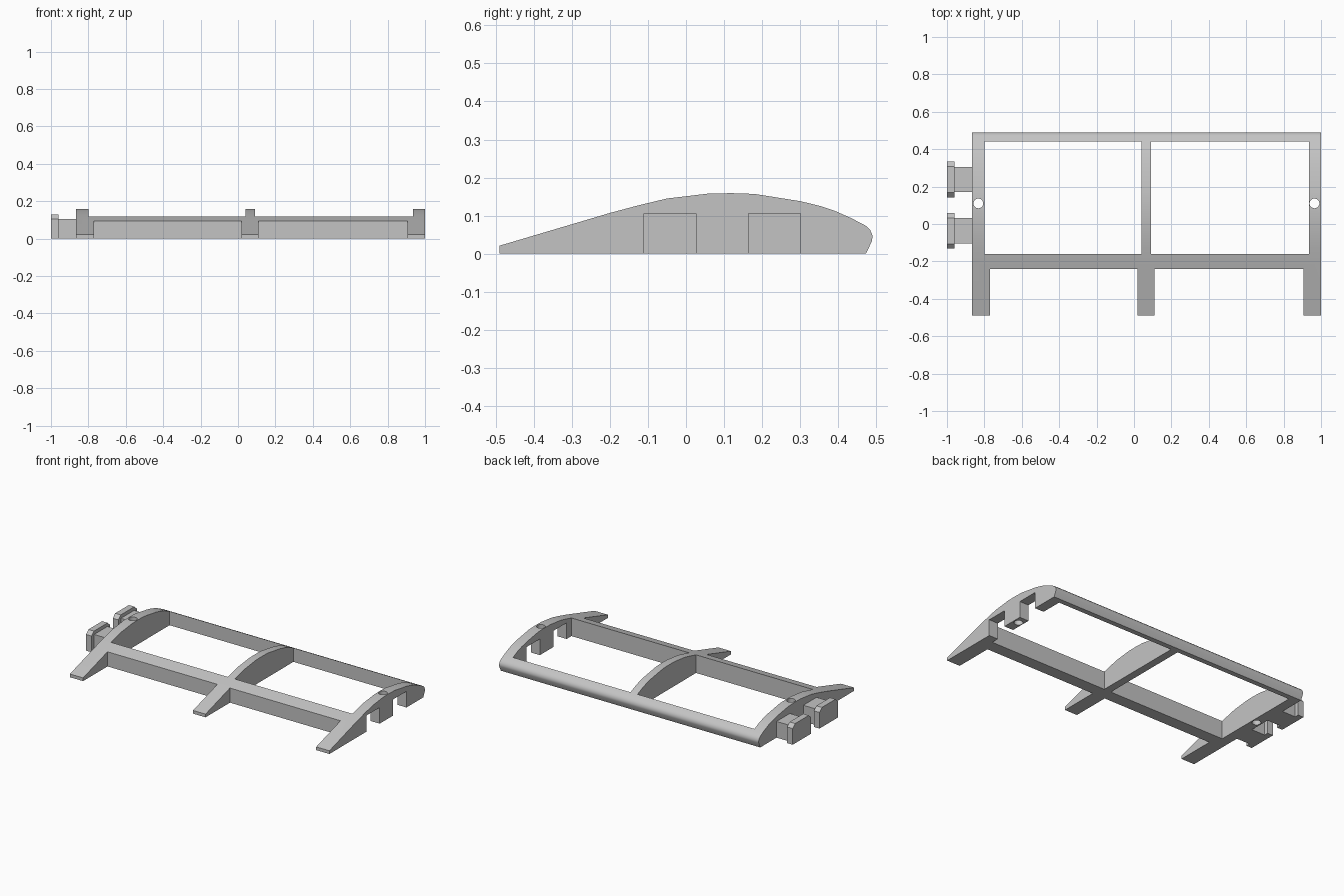
import bpy, bmesh, math

cube = bpy.data.objects.get("Cube")
if cube:
    bpy.data.objects.remove(cube, do_unlink=True)

grey = bpy.data.materials.new("light_grey_plastic")
grey.use_nodes = True
colour = (0.55, 0.55, 0.55, 1)
grey.diffuse_color = colour
grey.node_tree.nodes["Principled BSDF"].inputs["Base Color"].default_value = colour


def finish(name, bm):
    bmesh.ops.recalc_face_normals(bm, faces=bm.faces)
    mesh = bpy.data.meshes.new(name)
    bm.to_mesh(mesh)
    bm.free()
    obj = bpy.data.objects.new(name, mesh)
    bpy.context.collection.objects.link(obj)
    mesh.materials.append(grey)
    return obj


def extrude_x(name, profile, x0, x1):
    """Extrude a (y, z) outline between two x positions."""
    bm = bmesh.new()
    face = bm.faces.new([bm.verts.new((x0, y, z)) for y, z in profile])
    new = bmesh.ops.extrude_face_region(bm, geom=[face])["geom"]
    moved = [v for v in new if isinstance(v, bmesh.types.BMVert)]
    bmesh.ops.translate(bm, verts=moved, vec=(x1 - x0, 0, 0))
    return finish(name, bm)


def box(name, x0, x1, y0, y1, z0, z1):
    return extrude_x(name, [(y0, z0), (y1, z0), (y1, z1), (y0, z1)], x0, x1)


def cylinder(name, x, y, radius):
    bm = bmesh.new()
    bmesh.ops.create_cone(bm, cap_ends=True, segments=32, radius1=radius,
                          radius2=radius, depth=1)
    bmesh.ops.translate(bm, verts=bm.verts, vec=(x, y, 0))
    return finish(name, bm)


def cut(target, cutter):
    cutter.hide_render = True
    mod = target.modifiers.new("cut", "BOOLEAN")
    mod.operation = "DIFFERENCE"
    mod.solver = "EXACT"
    mod.object = cutter
    bpy.context.view_layer.objects.active = target
    bpy.ops.object.modifier_apply(modifier=mod.name)
    bpy.data.objects.remove(cutter, do_unlink=True)


# Airfoil block, the outer shape of the whole frame
airfoil = [(-0.49, 0), (-0.49, 0.021), (-0.2, 0.107), (-0.125, 0.127),
           (-0.05, 0.145), (0.06, 0.158), (0.12, 0.159), (0.18, 0.157),
           (0.3, 0.138), (0.35, 0.126), (0.39, 0.113), (0.435, 0.093),
           (0.473, 0.073), (0.484, 0.062), (0.49, 0.048), (0.489, 0.034),
           (0.473, 0)]
frame = extrude_x("wing_frame", airfoil, -0.865, 1.0)

# Windows between the ribs and gaps between the tails
for x0, x1 in ((-0.80, 0.04), (0.09, 0.935)):
    cut(frame, box("window_cutter", x0, x1, -0.16, 0.44, -0.2, 0.4))
for x0, x1 in ((-0.77, 0.02), (0.11, 0.905)):
    cut(frame, box("tail_gap_cutter", x0, x1, -0.7, -0.24, -0.2, 0.4))

# Slots in one end rib
for y in (-0.0425, 0.2325):
    cut(frame, box("slot_cutter", 0.9, 1.1, y - 0.0685, y + 0.0685, -0.2, 0.105))

# Pin holes through both end ribs
for x in (-0.832, 0.965):
    cut(frame, cylinder("hole_cutter", x, 0.11, 0.026))

bpy.ops.object.select_all(action="DESELECT")
frame.select_set(True)
bpy.context.view_layer.objects.active = frame
bpy.ops.object.shade_smooth_by_angle(angle=math.radians(30))

# Connector tabs on the other end rib
for label, y in (("front", -0.037), ("back", 0.238)):
    box(label + "_tab_arm", -0.965, -0.85, y - 0.068, y + 0.068, 0, 0.105)
    head = [(y - 0.095, 0), (y + 0.095, 0), (y + 0.095, 0.105),
            (y + 0.07, 0.128), (y - 0.07, 0.128), (y - 0.095, 0.105)]
    extrude_x(label + "_tab_head", head, -1.0, -0.96)
